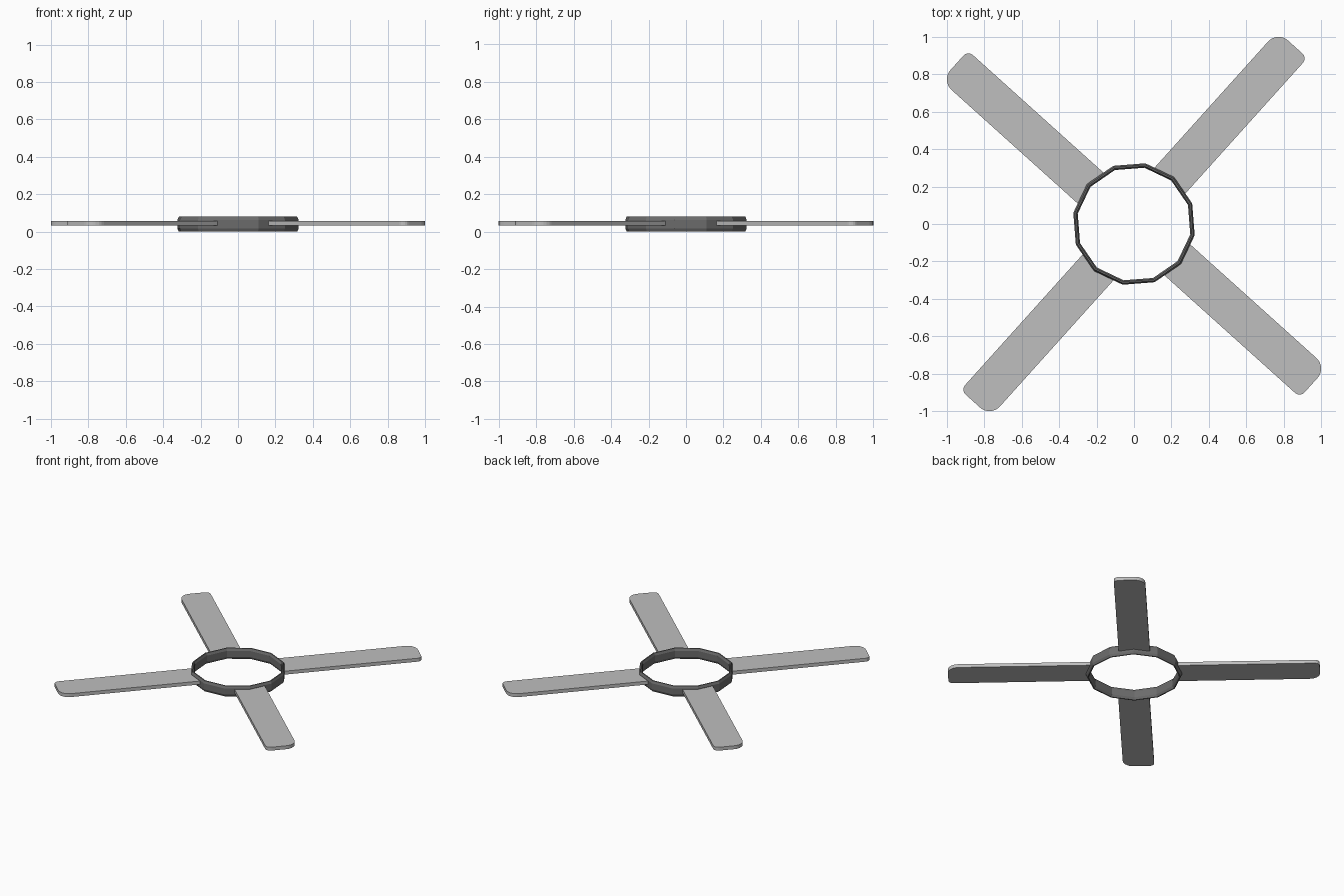
import bpy, bmesh, math
from mathutils import Matrix

if "Cube" in bpy.data.objects:
    bpy.data.objects.remove(bpy.data.objects["Cube"])


def material(name, value):
    m = bpy.data.materials.new(name)
    m.diffuse_color = (value, value, value, 1)
    m.use_nodes = True
    m.node_tree.nodes["Principled BSDF"].inputs["Base Color"].default_value = m.diffuse_color
    return m


def finish(name, bm, mat):
    bmesh.ops.recalc_face_normals(bm, faces=bm.faces[:])
    me = bpy.data.meshes.new(name)
    bm.to_mesh(me)
    bm.free()
    me.materials.append(mat)
    ob = bpy.data.objects.new(name, me)
    bpy.context.collection.objects.link(ob)
    return ob


light = material("light grey", 0.52)
dark = material("dark grey", 0.15)

# Twelve-sided hub ring with a chamfered cross-section (radius, z)
profile = [(0.330, 0.017), (0.330, 0.063), (0.322, 0.08), (0.314, 0.08),
           (0.306, 0.063), (0.306, 0.017), (0.314, 0.0), (0.322, 0.0)]
SIDES, START = 12, math.radians(19.5)
bm = bmesh.new()
loops = []
for i in range(SIDES):
    a = START + i * math.tau / SIDES
    loops.append([bm.verts.new((r * math.cos(a), r * math.sin(a), z)) for r, z in profile])
n = len(profile)
for i in range(SIDES):
    p, q = loops[i], loops[(i + 1) % SIDES]
    for j in range(n):
        k = (j + 1) % n
        bm.faces.new((p[j], q[j], q[k], p[k]))
finish("hub_ring", bm, dark)


# Blade outline lying along +x, with rounded tip corners of unequal radius
def arc(cx, cy, r, a0, a1, steps):
    angles = [math.radians(a0 + (a1 - a0) * i / steps) for i in range(steps + 1)]
    return [(cx + r * math.cos(a), cy + r * math.sin(a)) for a in angles]


TIP, LEFT, RIGHT = 1.28, 0.12, -0.095
BIG, SMALL = 0.075, 0.035
outline = [(0.284, LEFT), (0.317, 0.008), (0.292, RIGHT)]
outline += arc(TIP - SMALL, RIGHT + SMALL, SMALL, -90, 0, 5)
outline += arc(TIP - BIG, LEFT - BIG, BIG, 0, 90, 7)

# Four blades, a quarter turn apart
for i in range(4):
    bm = bmesh.new()
    face = bm.faces.new([bm.verts.new((x, y, 0.032)) for x, y in outline])
    ext = bmesh.ops.extrude_face_region(bm, geom=[face])
    top = [v for v in ext["geom"] if isinstance(v, bmesh.types.BMVert)]
    bmesh.ops.translate(bm, verts=top, vec=(0, 0, 0.026))
    # make sure both the lower and upper caps exist
    if not any(all(v.co.z < 0.04 for v in f.verts) for f in bm.faces):
        bm.faces.new([v for v in bm.verts if v.co.z < 0.04])
    turn = Matrix.Rotation(math.radians(48 + 90 * i), 4, 'Z')
    bmesh.ops.transform(bm, matrix=turn, verts=bm.verts[:])
    finish(f"blade_{i + 1}", bm, light)
